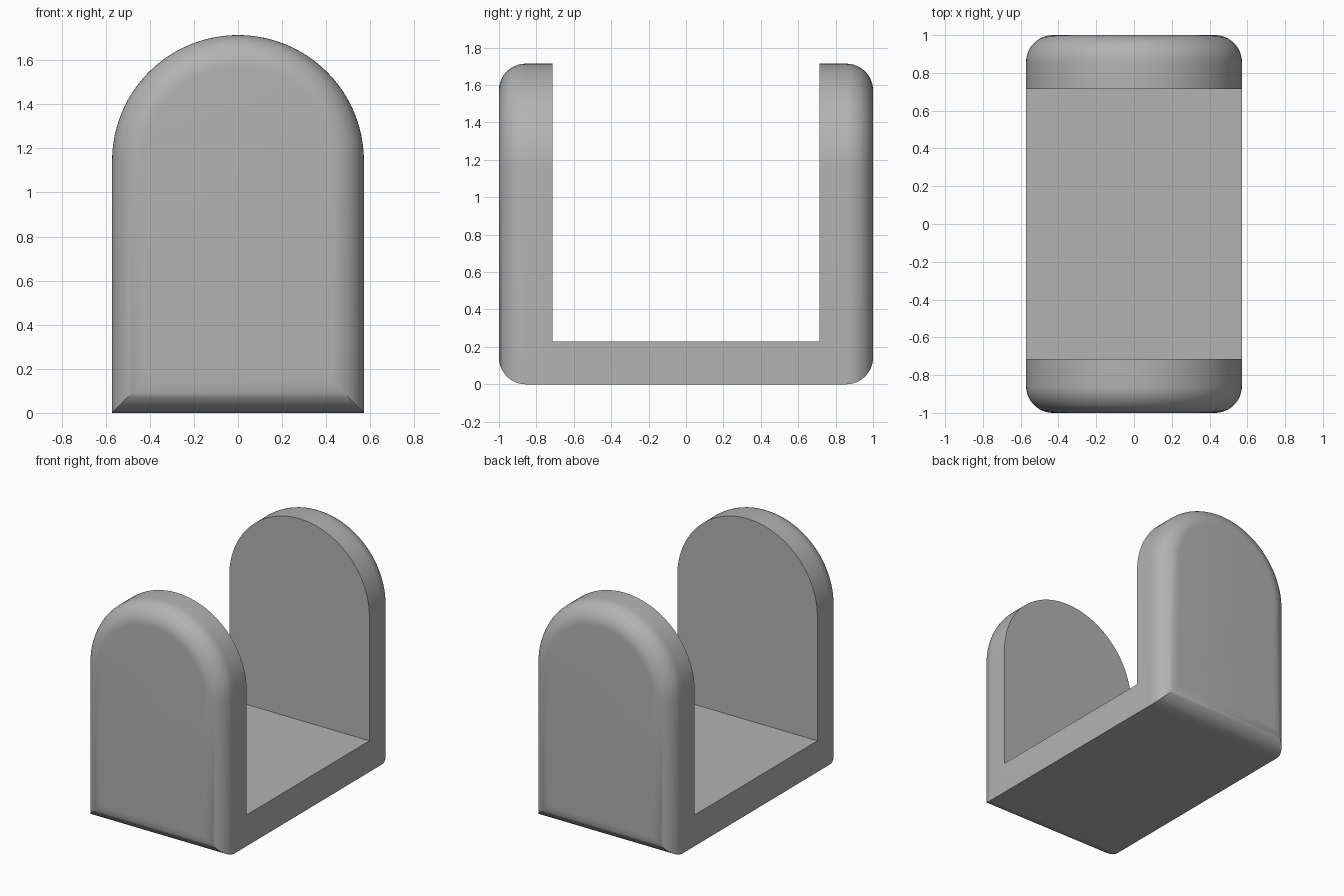
import bpy
import bmesh
from math import cos, sin, pi

cube = bpy.data.objects.get("Cube")
if cube:
    bpy.data.objects.remove(cube, do_unlink=True)

HALF_WIDTH = 4 / 7      # also the radius of the arch
SPRING = 8 / 7          # height where the arch begins
ROUND = 1 / 7           # rounding of the outer rims
WALL_INNER = 5 / 7      # y of the walls' inside faces
FLOOR = 0.23
ARC_STEPS, ROUND_STEPS = 48, 12

grey = bpy.data.materials.new("plain grey")
grey.use_nodes = True
colour = (0.45, 0.45, 0.45, 1)
grey.diffuse_color = colour
grey.node_tree.nodes["Principled BSDF"].inputs["Base Color"].default_value = colour


def arch_ring(bm, y, inset):
    """Arch outline with a flat foot, shrunk evenly by inset."""
    r = HALF_WIDTH - inset
    points = [(-r, inset), (r, inset)]
    for i in range(ARC_STEPS + 1):
        a = pi * i / ARC_STEPS
        points.append((r * cos(a), SPRING + r * sin(a)))
    return [bm.verts.new((x, y, z)) for x, z in points]


# Solid arch with rounded front and back rims
half = [(1 - ROUND + ROUND * sin(a), ROUND * (1 - cos(a)))
        for a in (pi / 2 * i / ROUND_STEPS for i in range(ROUND_STEPS + 1))]
stations = [(-y, d) for y, d in reversed(half)] + half
bm = bmesh.new()
rings = [arch_ring(bm, y, d) for y, d in stations]
for a, b in zip(rings, rings[1:]):
    for i in range(len(a)):
        j = (i + 1) % len(a)
        bm.faces.new((a[i], a[j], b[j], b[i]))
bm.faces.new(rings[0])
bm.faces.new(rings[-1])
bmesh.ops.recalc_face_normals(bm, faces=bm.faces)
mesh = bpy.data.meshes.new("arched_bracket")
bm.to_mesh(mesh)
bm.free()
mesh.materials.append(grey)
body = bpy.data.objects.new("arched_bracket", mesh)
bpy.context.collection.objects.link(body)

# Box that opens the space between the two walls
bpy.ops.mesh.primitive_cube_add(size=2, location=(0, 0, FLOOR + 1))
cutter = bpy.context.object
cutter.name = "gap_cutter"
cutter.scale = (1, WALL_INNER, 1)
cutter.hide_render = True
cutter.data.materials.append(grey)

cut = body.modifiers.new("gap", "BOOLEAN")
cut.operation = "DIFFERENCE"
cut.solver = "EXACT"
cut.object = cutter
bpy.ops.object.select_all(action="DESELECT")
body.select_set(True)
bpy.context.view_layer.objects.active = body
bpy.ops.object.modifier_apply(modifier=cut.name)
bpy.data.objects.remove(cutter, do_unlink=True)

# Smooth curves, crisp corners
bpy.ops.object.shade_smooth_by_angle(angle=pi / 6)
